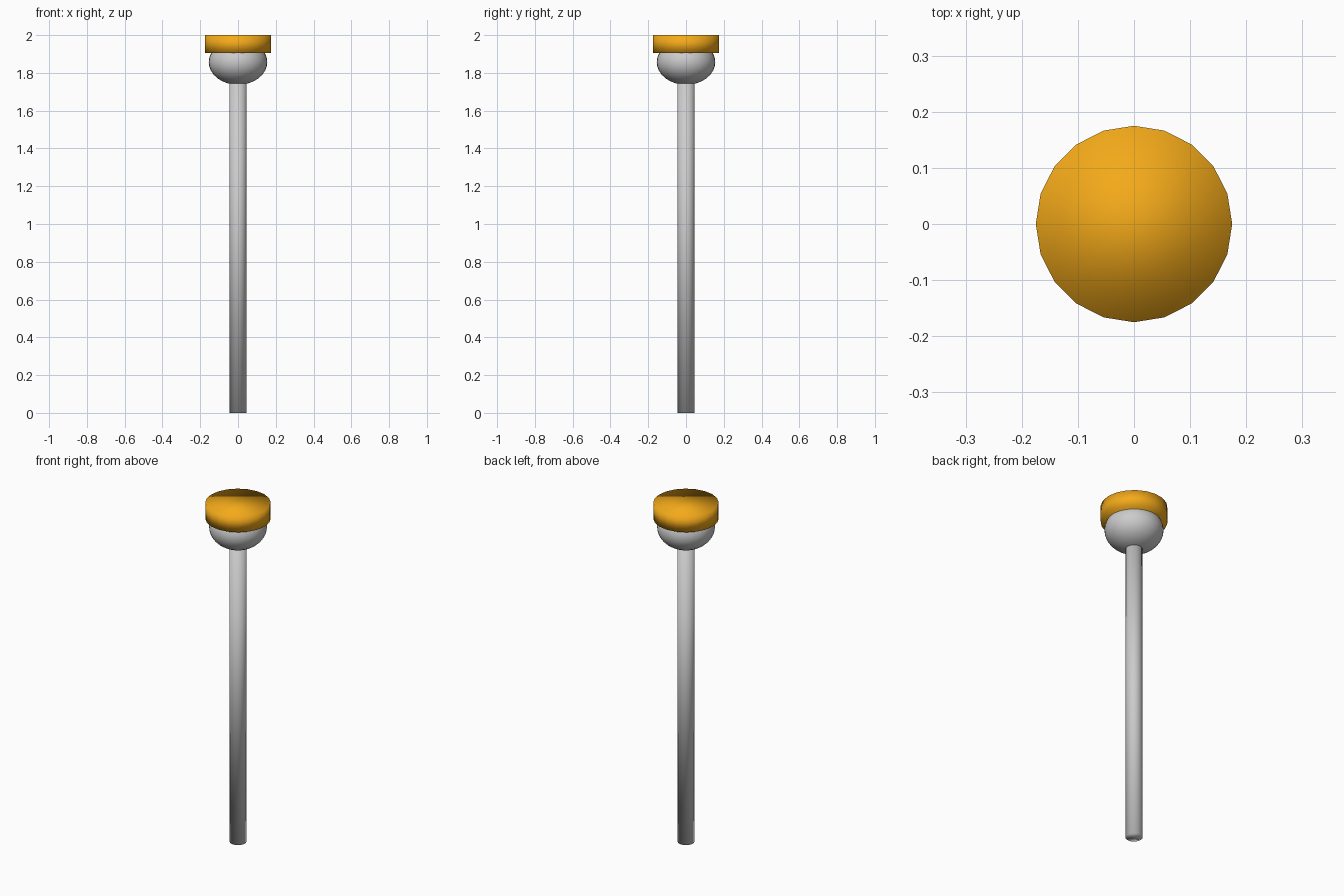
import bpy

if "Cube" in bpy.data.objects:
    bpy.data.objects.remove(bpy.data.objects["Cube"])


def smooth(obj, name):
    obj.name = name
    obj.data.name = name
    for p in obj.data.polygons:
        p.use_smooth = True
    return obj


def cylinder(name, radius, z0, z1, sides=20):
    bpy.ops.mesh.primitive_cylinder_add(vertices=sides, radius=radius, depth=z1 - z0,
                                        location=(0, 0, (z0 + z1) / 2))
    return smooth(bpy.context.object, name)


# Upright pole, running a little way into the globe
cylinder("pole", 0.045, 0.0, 1.85)

# Slightly flattened globe
bpy.ops.mesh.primitive_uv_sphere_add(segments=32, ring_count=16, radius=1,
                                     location=(0, 0, 1.857))
globe = smooth(bpy.context.object, "globe")
globe.scale = (0.155, 0.155, 0.12)

# Orange cap, fully smooth shaded with 20 sides
cap = cylinder("cap", 0.175, 1.905, 2.0)
orange = bpy.data.materials.new("orange")
orange.diffuse_color = (0.9, 0.4, 0.01, 1)
orange.use_nodes = True
orange.node_tree.nodes["Principled BSDF"].inputs["Base Color"].default_value = orange.diffuse_color
cap.data.materials.append(orange)
